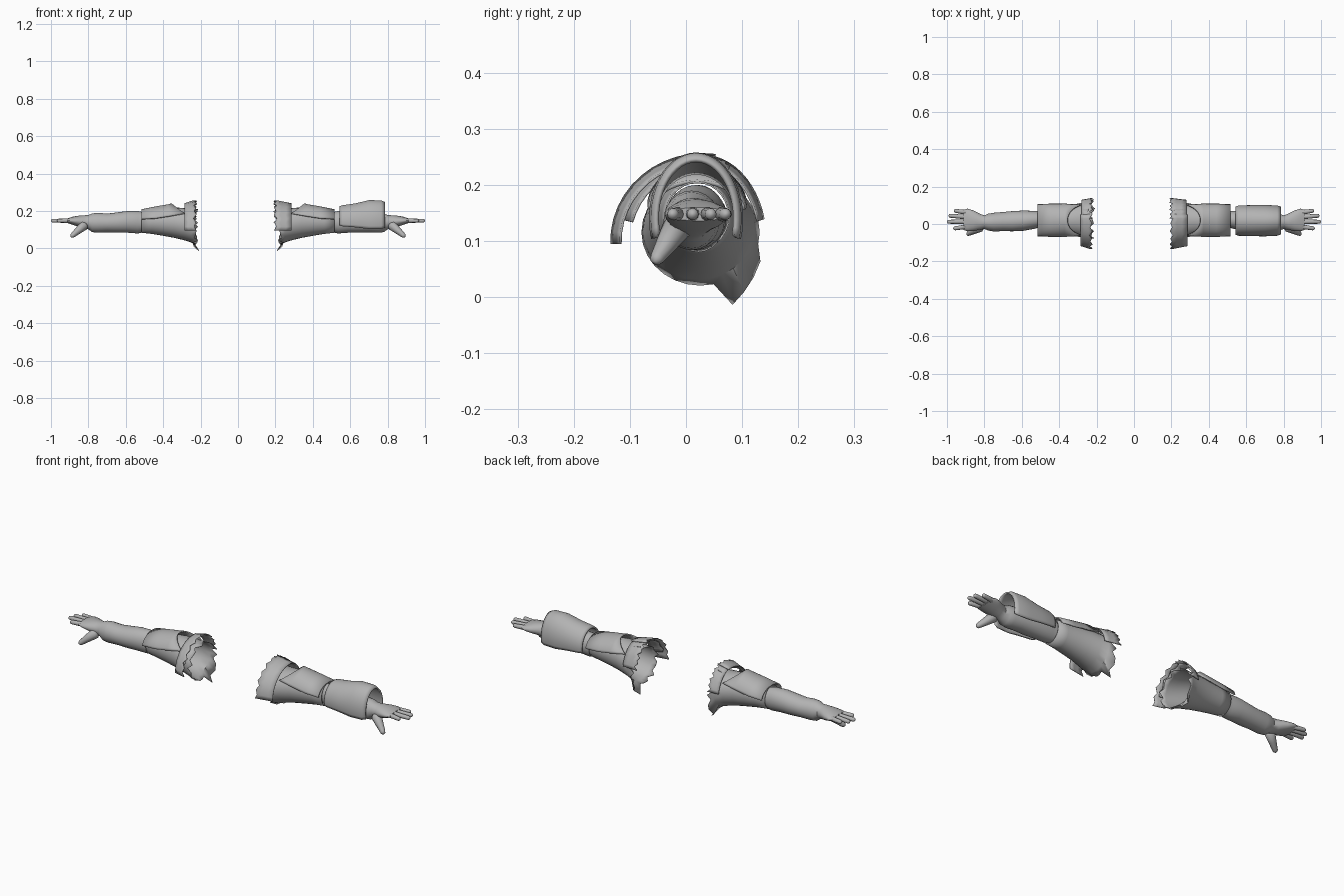
import bpy, bmesh, math
from mathutils import Vector

if "Cube" in bpy.data.objects:
    bpy.data.objects.remove(bpy.data.objects["Cube"])

grey = bpy.data.materials.new("plain grey")
grey.diffuse_color = (0.45, 0.45, 0.45, 1)
grey.use_nodes = True
grey.node_tree.nodes["Principled BSDF"].inputs["Base Color"].default_value = grey.diffuse_color


def finish(bm, name, angle=40, thick=0):
    bmesh.ops.recalc_face_normals(bm, faces=bm.faces)
    me = bpy.data.meshes.new(name)
    bm.to_mesh(me)
    bm.free()
    me.materials.append(grey)
    ob = bpy.data.objects.new(name, me)
    bpy.context.collection.objects.link(ob)
    if thick:
        mod = ob.modifiers.new("thickness", 'SOLIDIFY')
        mod.thickness = thick
        mod.offset = 0
    bpy.ops.object.select_all(action='DESELECT')
    ob.select_set(True)
    bpy.context.view_layer.objects.active = ob
    bpy.ops.object.shade_smooth_by_angle(angle=math.radians(angle))
    return ob


def skin(bm, rows, closed):
    """Join rows of points with quads."""
    vs = [[bm.verts.new(p) for p in r] for r in rows]
    n = len(rows[0])
    for a, b in zip(vs, vs[1:]):
        for i in range(n if closed else n - 1):
            j = (i + 1) % n
            bm.faces.new((a[i], a[j], b[j], b[i]))
    return vs


def arc_point(ring, t):
    """Point on an elliptical ring; t = 0 is the top, positive t the back."""
    x, yc, zc, ry, rz = ring
    return Vector((x, yc + ry * math.sin(t), zc + rz * math.cos(t)))


def mirror(p, s):
    return (p[0] * s, p[1], p[2])


def tube(name, rings, s, n=24, caps=True):
    bm = bmesh.new()
    rows = [[mirror(arc_point(r, 2 * math.pi * i / n), s) for i in range(n)] for r in rings]
    vs = skin(bm, rows, True)
    if caps:
        bm.faces.new(vs[0])
        bm.faces.new(vs[-1])
    return finish(bm, name)


def digit(name, a, b, r0, r1, s):
    """Tapered finger with a round tip."""
    a, b = Vector(a), Vector(b)
    d = (b - a).normalized()
    u = d.cross(Vector((0, 0, 1))).normalized()
    w = d.cross(u)
    L = (b - a).length
    prof = [(0, r0 * .6), (.12 * L, r0), (.5 * L, (r0 + r1) / 2), (L - r1, r1),
            (L - .4 * r1, r1 * .8), (L, r1 * .25)]
    bm = bmesh.new()
    rows = [[mirror(a + d * t + (u * math.cos(k * math.pi / 5) + w * math.sin(k * math.pi / 5)) * r, s)
             for k in range(10)] for t, r in prof]
    vs = skin(bm, rows, True)
    bm.faces.new(vs[0])
    bm.faces.new(vs[-1])
    finish(bm, name, 60)


def shell(name, rings, half_angles, s, cut=0, n=20, thick=.007):
    """Open curved plate over the top; cut hollows out its first edge."""
    bm = bmesh.new()
    rows = []
    for k, (r, h) in enumerate(zip(rings, half_angles)):
        row = []
        for i in range(n + 1):
            q = 2 * i / n - 1
            p = arc_point(r, q * math.radians(h))
            if k == 0:
                p.x += cut * (1 - q * q)
            row.append(mirror(p, s))
        rows.append(row)
    skin(bm, rows, False)
    finish(bm, name, 40, thick)


def band(name, x0, x1, ry, rz, t0, t1, s, tips, yc=.03, zc=.1):
    """Torn strip curving over the shoulder, with uneven edges."""
    n = 12
    bm = bmesh.new()
    rows = []
    for k in range(4):
        f = k / 3
        row = []
        for i in range(n + 1):
            t = math.radians(t0 + (t1 - t0) * i / n)
            jag = tips[i % len(tips)] * (1 - f)
            x = x0 + (x1 - x0) * f + jag
            g = 1 - .10 * f
            row.append(mirror(arc_point((x, yc, zc, ry * g, rz * g), t), s))
        rows.append(row)
    skin(bm, rows, False)
    finish(bm, name, 30, .004)


ARM = [(.45, .025, .14, .05, .05), (.50, .025, .14, .042, .052), (.535, .022, .14, .048, .06),
       (.59, .018, .142, .054, .058), (.65, .015, .138, .054, .054), (.70, .013, .136, .051, .05),
       (.75, .01, .137, .05, .053), (.78, .01, .137, .045, .05), (.80, .01, .14, .036, .038),
       (.825, .012, .143, .043, .034), (.86, .018, .146, .055, .028), (.89, .022, .148, .06, .02),
       (.912, .022, .148, .054, .012)]
SLEEVE = [(.515, .02, .145, .056, .06), (.46, .02, .143, .062, .064), (.40, .02, .141, .069, .072),
          (.34, .02, .138, .079, .08), (.29, .021, .13, .089, .084), (.25, .023, .122, .097, .089),
          (.222, .026, .116, .104, .094)]
FINGERS = [("index", .967, -.025, -.012), ("middle", 1.0, .012, .012),
           ("ring", .992, .045, .036), ("little", .963, .072, .06)]

for s, side in ((1, "right"), (-1, "left")):
    tube(side + "_arm_and_palm", ARM, s)
    for nm, x, y, yb in FINGERS:
        digit(f"{side}_{nm}_finger", (.885, yb, .148), (x, y, .148), .0125, .0105, s)
    digit(side + "_thumb", (.815, -.012, .13), (.893, -.056, .062), .026, .013, s)

    # flared sleeve with a ragged open end
    bm = bmesh.new()
    n = 28
    rows = []
    for k, r in enumerate(SLEEVE):
        row = []
        for i in range(n):
            p = arc_point(r, 2 * math.pi * i / n)
            if k == len(SLEEVE) - 1:
                p.x += (0, .018, -.008, .012, .004)[i % 5]
                # hanging torn tail at the lower back
                if 9 <= i <= 12:
                    p += Vector((-.005, .012, -.022 * (i - 8) / 2))
            row.append(mirror(p, s))
        rows.append(row)
    skin(bm, rows, True)
    finish(bm, side + "_sleeve", 40, .003)

    # upper arm guard, narrowing and hollowed toward the shoulder
    shell(side + "_upper_arm_guard",
          [(.285, .02, .14, .092, .098), (.37, .02, .143, .09, .09),
           (.44, .02, .147, .087, .074), (.515, .02, .15, .083, .056)],
          (62, 72, 80, 84), s, cut=.07)

    # overlapping torn shoulder strips
    dx = -.03 if s > 0 else 0
    band(side + "_front_shoulder_strip", .222 + dx, .285, .163, .155, -92, 8, s, (0, .012, .003, .016))
    band(side + "_inner_shoulder_strip", .235 + dx, .275, .145, .145, -75, 20, s, (.008, 0, .014))
    band(side + "_back_shoulder_strip", .22 + dx, .28, .112, .152, 0, 75, s, (0, .01, .002, .018))

# forearm guard on one arm only
shell("forearm_guard",
      [(.545, .018, .14, .072, .082), (.56, .018, .14, .077, .087), (.63, .018, .14, .079, .097),
       (.70, .018, .14, .08, .114), (.765, .018, .14, .077, .113), (.785, .018, .14, .07, .104)],
      (102, 104, 106, 108, 108, 106), 1, n=28, thick=.008)
